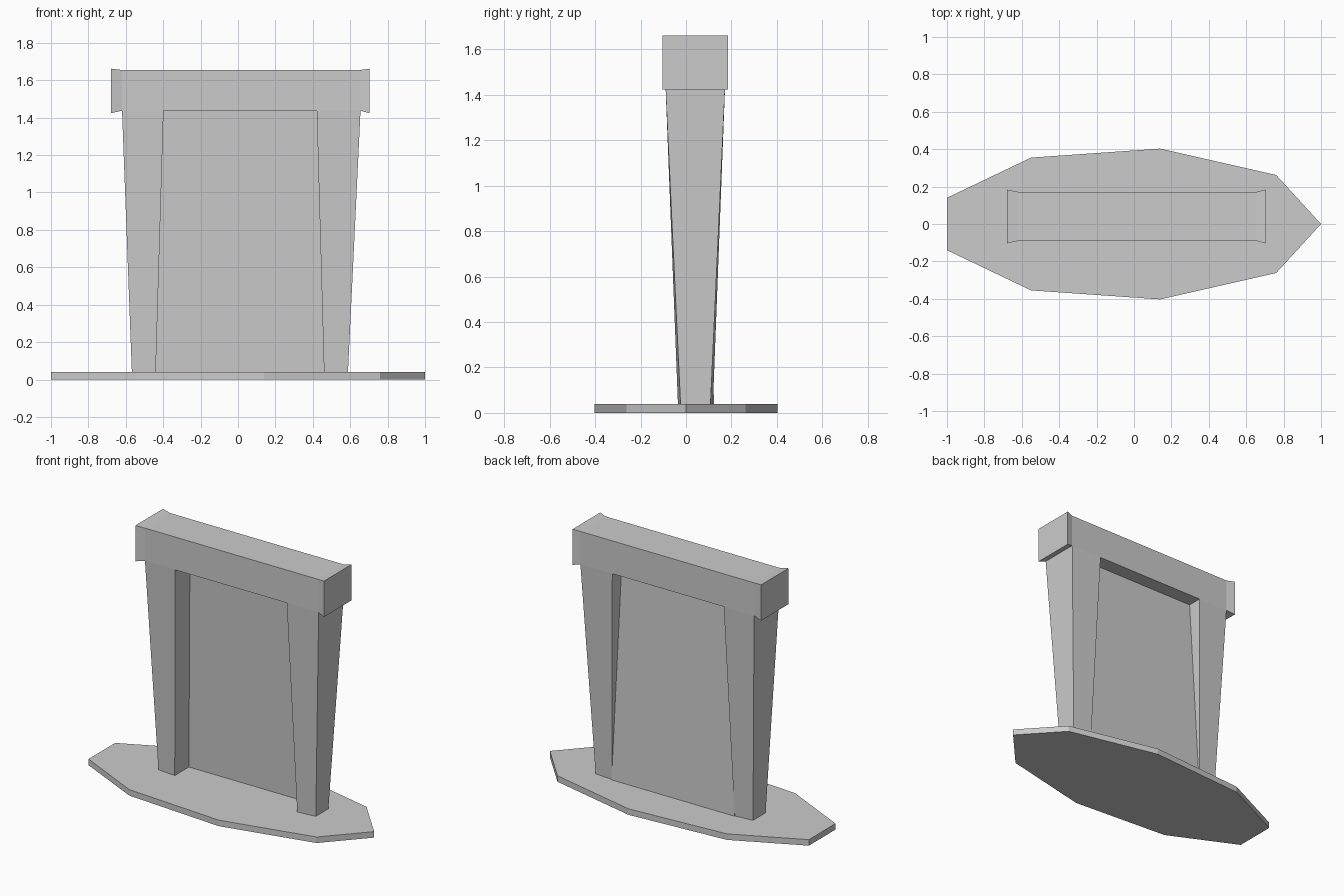
import bpy
import bmesh

if "Cube" in bpy.data.objects:
    bpy.data.objects.remove(bpy.data.objects["Cube"])


def loft(name, rings):
    """Join equal-length closed rings with flat quads and cap both ends."""
    n = len(rings[0])
    verts = [p for ring in rings for p in ring]
    faces = [list(range(n))[::-1],
             list(range(n * (len(rings) - 1), n * len(rings)))]
    for r in range(len(rings) - 1):
        for i in range(n):
            j = (i + 1) % n
            faces.append([r * n + i, r * n + j, (r + 1) * n + j, (r + 1) * n + i])
    mesh = bpy.data.meshes.new(name)
    mesh.from_pydata(verts, [], faces)
    mesh.update()
    obj = bpy.data.objects.new(name, mesh)
    bpy.context.collection.objects.link(obj)
    return obj


def rect_z(x0, x1, y0, y1, z):
    return [(x0, y0, z), (x1, y0, z), (x1, y1, z), (x0, y1, z)]


def rect_x(x, y0, y1, z0, z1):
    return [(x, y0, z0), (x, y1, z0), (x, y1, z1), (x, y0, z1)]


# Boat-shaped base slab, outline mirrored across y = 0
half = [(-1, -0.14), (-0.55, -0.355), (0.14, -0.403), (0.76, -0.262)]
outline = half + [(1, 0)] + [(x, -y) for x, y in reversed(half)]
loft("base_slab", [[(x, y, z) for x, y in outline] for z in (0, 0.04)])

# Lintel with flared ends, sectioned where the pillars join
mid = (-0.09, 0.172, 1.437, 1.655)
end = (-0.104, 0.184, 1.424, 1.662)
frame = loft("door_frame", [rect_x(-0.68, *end)]
             + [rect_x(x, *mid) for x in (-0.62, -0.398, 0.421, 0.655)]
             + [rect_x(0.703, *end)])

# Pillars extruded down from the lintel, narrowing towards the base
bm = bmesh.new()
bm.from_mesh(frame.data)
bmesh.ops.recalc_face_normals(bm, faces=bm.faces)
for sign in (-1, 1):
    bm.normal_update()
    face = next(f for f in bm.faces if f.normal.z < -0.99
                and sign * f.calc_center_median().x > 0.45
                and abs(f.calc_center_median().x) < 0.6)
    new = bmesh.ops.extrude_face_region(bm, geom=[face])["geom"]
    if face.is_valid:
        bmesh.ops.delete(bm, geom=[face], context='FACES_ONLY')
    for v in [g for g in new if isinstance(g, bmesh.types.BMVert)]:
        is_outer = abs(v.co.x) > 0.5
        v.co.x = 0.01 + sign * (0.576 if is_outer else 0.451)
        front, back = (-0.022, 0.106) if is_outer else (-0.034, 0.117)
        v.co.y = front if v.co.y < 0 else back
        v.co.z = 0
bm.to_mesh(frame.data)
bm.free()

# Thin leaning panel filling the opening
loft("panel", [rect_z(-0.443, 0.463, 0.115, 0.125, 0),
               rect_z(-0.400, 0.423, 0.064, 0.074, 1.437)])
